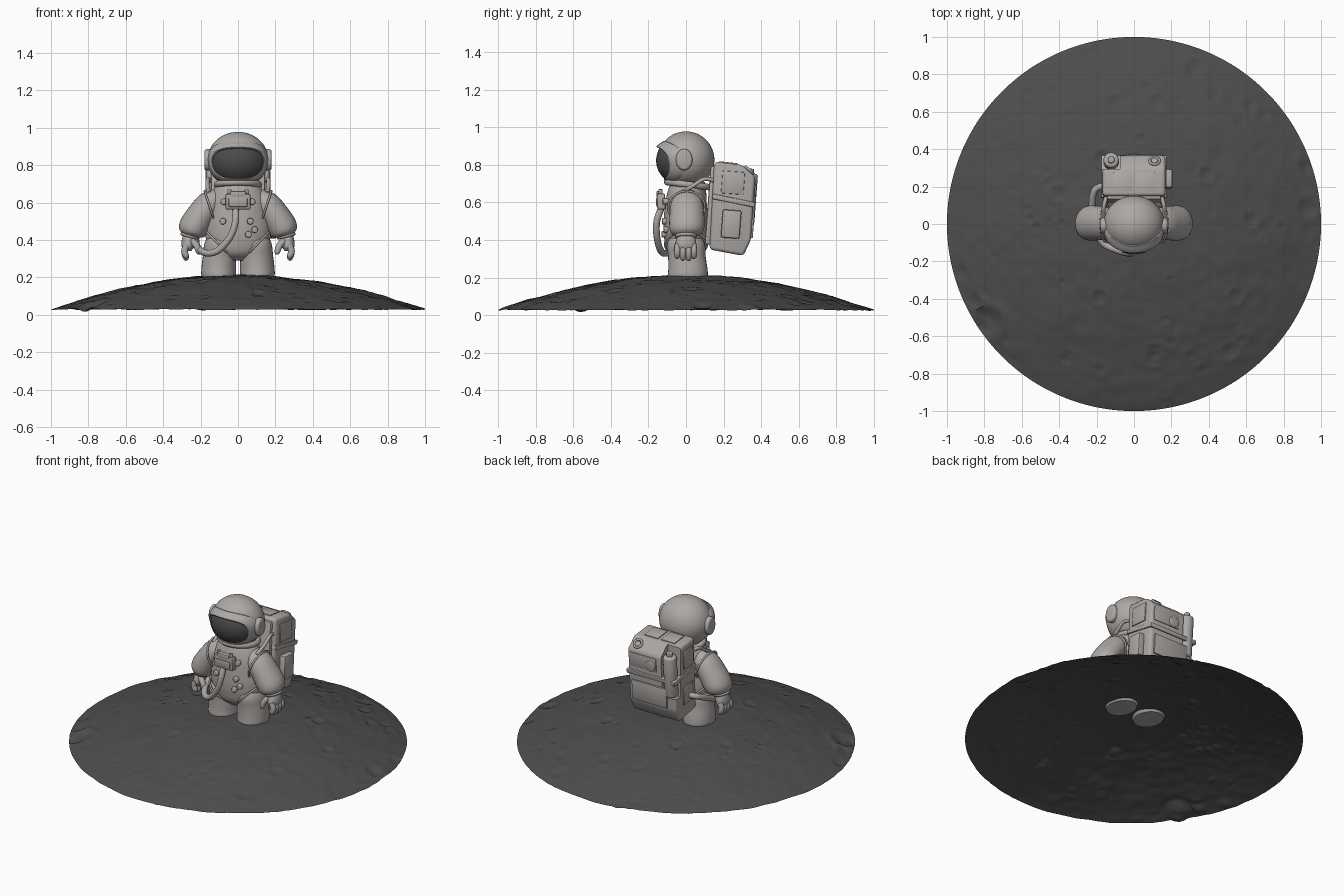
import bpy, bmesh, math, random
from mathutils import Vector, Matrix, Euler, noise

if "Cube" in bpy.data.objects:
    bpy.data.objects.remove(bpy.data.objects["Cube"])

random.seed(4)
def material(name, rgb):
    m = bpy.data.materials.new(name)
    m.diffuse_color = (*rgb, 1)
    m.use_nodes = True
    m.node_tree.nodes["Principled BSDF"].inputs["Base Color"].default_value = m.diffuse_color
    return m
SUIT = material("suit_grey", (0.42, 0.395, 0.38))
GROUND = material("ground_grey", (0.075, 0.075, 0.075))
VISOR = material("visor_dark", (0.07, 0.07, 0.073))

def finish(name, bm, mat, fix=True):
    if fix:
        bmesh.ops.recalc_face_normals(bm, faces=bm.faces[:])
    me = bpy.data.meshes.new(name)
    bm.to_mesh(me)
    bm.free()
    ob = bpy.data.objects.new(name, me)
    bpy.context.collection.objects.link(ob)
    me.materials.append(mat)
    return ob

def spline(pts, n=5):
    """Smooth resampling through the given points."""
    P = [Vector(p) for p in pts]
    P = [2 * P[0] - P[1]] + P + [2 * P[-1] - P[-2]]
    out = []
    for i in range(1, len(P) - 2):
        a, b, c, d = P[i - 1:i + 3]
        for k in range(n):
            t = k / n
            out.append(0.5 * (2 * b + (c - a) * t + (2 * a - 5 * b + 4 * c - d) * t * t
                              + (3 * b - a - 3 * c + d) * t ** 3))
    return out + [P[-2]]

def bridge(bm, rings, caps):
    for a, b in zip(rings, rings[1:]):
        for i in range(len(a)):
            j = (i + 1) % len(a)
            bm.faces.new((a[i], a[j], b[j], b[i]))
    if caps:
        bm.faces.new(rings[0])
        bm.faces.new(rings[-1])

def loft(name, stations, segs=32, n=5):
    """Closed skin through stations (x, y, z, radius across, radius in y)."""
    vec = [Vector(s) for s in spline([list(s) for s in stations], n)] 
    pos = [Vector(v[:3]) for v in vec]
    bm, rings = bmesh.new(), []
    for i, p in enumerate(pos):
        t = pos[min(i + 1, len(pos) - 1)] - pos[max(i - 1, 0)]
        u = Vector((0, 1, 0)).cross(t).normalized()
        ru, rv = vec[i][3], vec[i][4]
        rings.append([bm.verts.new(p + u * ru * math.cos(k * math.tau / segs)
                      + Vector((0, rv * math.sin(k * math.tau / segs), 0))) for k in range(segs)])
    bridge(bm, rings, True)
    return finish(name, bm, SUIT)

def box(name, loc, size, rot=(0, 0, 0), bevel=0.008):
    bm = bmesh.new()
    bmesh.ops.create_cube(bm, size=1, matrix=Matrix.Diagonal((*size, 1)))
    if bevel:
        bmesh.ops.bevel(bm, geom=bm.edges[:], offset=bevel, segments=2, profile=0.5, affect='EDGES')
    bm.transform(Matrix.Translation(loc) @ Euler(rot).to_matrix().to_4x4())
    return finish(name, bm, SUIT)

def disc(name, loc, r, depth, axis, bevel=0.005, stretch=1.0):
    bm = bmesh.new()
    bmesh.ops.create_cone(bm, cap_ends=True, segments=32, radius1=r, radius2=r, depth=depth)
    rim = [e for e in bm.edges if abs(e.verts[0].co.z - e.verts[1].co.z) < 1e-6]
    bmesh.ops.bevel(bm, geom=rim, offset=bevel, segments=3, profile=0.5, affect='EDGES')
    bm.transform(Vector((0, 0, 1)).rotation_difference(Vector(axis)).to_matrix().to_4x4())
    bm.transform(Matrix.Translation(loc) @ Matrix.Diagonal((1, 1, stretch, 1)))
    return finish(name, bm, SUIT)

def ring(name, loc, axis, ru, ry, thick):
    """Elliptical torus; ry is its radius along y."""
    w = Vector(axis).normalized()
    u = Vector((0, 1, 0)).cross(w).normalized()
    v = w.cross(u)
    bm, rings = bmesh.new(), []
    for i in range(48):
        a = i * math.tau / 48
        out = u * math.cos(a) + v * math.sin(a)
        c = Vector(loc) + u * ru * math.cos(a) + v * ry * math.sin(a)
        rings.append([bm.verts.new(c + out * thick * math.cos(b) + w * thick * math.sin(b))
                      for b in [k * math.tau / 10 for k in range(10)]])
    bridge(bm, rings + [rings[0]], False)
    return finish(name, bm, SUIT)

def hose(name, pts, r):
    cu = bpy.data.curves.new(name, 'CURVE')
    cu.dimensions, cu.bevel_depth, cu.bevel_resolution, cu.use_fill_caps = '3D', r, 4, True
    path = spline(pts, 8)
    sp = cu.splines.new('POLY')
    sp.points.add(len(path) - 1)
    for p, co in zip(sp.points, path):
        p.co = (*co, 1)
    sp.use_smooth = True
    cu.materials.append(SUIT)
    ob = bpy.data.objects.new(name, cu)
    bpy.context.collection.objects.link(ob)

# Cratered ground: thin open dome
craters = [(.57, .55, .04), (.62, .63, .04), (-.78, -.52, .085), (.93, .08, .06), (-.55, .7, .035),
           (-.35, -.7, .03), (-.18, -.78, .035), (.37, -.78, .03), (.13, .65, .05), (.33, .83, .06)]
for i in range(110):
    a, d = random.random() * math.tau, math.sqrt(random.uniform(0.12, 1))
    craters.append((d * math.cos(a), d * math.sin(a), random.choice((.015, .02, .025, .03, .045))))
def ground_z(x, y):
    r = math.hypot(x, y)
    z = 0.215 - 0.187 * r ** 1.9
    z += 0.007 * noise.noise((x * 5, y * 5, 0)) + 0.004 * noise.noise((x * 16, y * 16, 3)) * min(1, r * 2 + .2)
    for cx, cy, cr in craters:
        dx, dy = x - cx, y - cy
        if abs(dx) < 1.5 * cr and abs(dy) < 1.5 * cr:
            q = math.hypot(dx, dy) / cr
            if q < 1:
                z += cr * (0.26 * q * q - 0.18)
            elif q < 1.5:
                z += cr * 0.16 * (1.5 - q)
    return max(z, 0)
bm, rings = bmesh.new(), []
for i in range(1, 101):
    row = []
    for k in range(240):
        a, r = k * math.tau / 240, i / 100
        x, y = r * math.cos(a), r * math.sin(a)
        row.append(bm.verts.new((x, y, ground_z(x, y))))
    rings.append(row)
bridge(bm, rings, False)
bm.faces.new(rings[0])
finish("moon_ground", bm, GROUND)

# Helmet ball, with visor and brim laid out by direction around it
HC, HR = Vector((0, 0, 0.828)), Vector((0.163, 0.151, 0.15))
bm = bmesh.new()
bmesh.ops.create_uvsphere(bm, u_segments=48, v_segments=32, radius=1)
bm.transform(Matrix.Translation(HC) @ Matrix.Diagonal((*HR, 1)))
finish("helmet", bm, SUIT)
def on_helmet(t, s, k):
    c, sn = math.cos(t), math.sin(t)
    az = math.radians(57) * s * math.copysign(abs(c) ** 0.8, c)
    el = math.radians(-9 + 33 * s * math.copysign(abs(sn) ** 0.8, sn))
    d = Vector((math.sin(az) * math.cos(el), -math.cos(az) * math.cos(el), math.sin(el)))
    return HC + Vector(a * b for a, b in zip(d, HR)) * k
def helmet_loft(name, rows, mat):
    bm = bmesh.new()
    rings = [[bm.verts.new(on_helmet(i * math.tau / 64, s, k(max(0, math.sin(i * math.tau / 64)))))
              for i in range(64)] for s, k in rows]
    bridge(bm, rings, False)
    if rows[0][0] < 0.1:
        bm.faces.new(rings[0])
    ob = finish(name, bm, mat)
    if ob.data.polygons[0].normal.y > 0:
        ob.data.flip_normals()
helmet_loft("visor", [(s, lambda up, s=s: 1.055 - 0.04 * s ** 2)
                      for s in (.03, .2, .4, .6, .8, .9, 1.0)], VISOR)
helmet_loft("visor_brim", [(0.98, lambda up: 1.0), (0.97, lambda up: 1.035 + .075 * up),
                           (1.0, lambda up: 1.05 + .085 * up), (1.06, lambda up: 1.05 + .085 * up),
                           (1.25, lambda up: 1.035 + .045 * up), (1.48, lambda up: 1.015 + .015 * up),
                           (1.53, lambda up: 0.99)], SUIT)
ring("neck_ring", (0, 0.012, 0.695), (0, 0.12, 1), 0.112, 0.112, 0.018)

# Torso
loft("torso", [(0, 0, .29, .06, .05), (0, 0, .33, .135, .095), (0, 0, .39, .168, .113),
               (0, 0, .46, .175, .119), (0, 0, .53, .167, .117), (0, 0, .60, .157, .11),
               (0, .005, .66, .135, .102), (0, .01, .71, .1, .09)], 48)

# Limbs, repeated on both sides
for s, side in ((1, "left"), (-1, "right")):
    loft(side + "_leg", [(s * .104, .01, .196, .082, .098), (s * .104, .01, .212, .092, .106),
                         (s * .103, .01, .25, .092, .104), (s * .1, .005, .31, .088, .1),
                         (s * .098, 0, .38, .08, .1), (s * .09, 0, .43, .05, .07)])
    ring(side + "_hip_seam", (s * .103, 0, .378), (s * .72, 0, -.7), .092, .112, .006)
    loft(side + "_arm", [(s * .10, .005, .63, .05, .06), (s * .15, .005, .592, .072, .085),
                         (s * .195, .005, .535, .077, .092), (s * .232, .005, .478, .08, .094),
                         (s * .25, .003, .445, .072, .085), (s * .257, 0, .427, .05, .062),
                         (s * .258, 0, .422, .03, .04)])
    ring(side + "_shoulder_seam", (s * .15, .003, .575), (s * .9, 0, -.3), .09, .098, .006)
    ring(side + "_cuff", (s * .258, 0, .422), (s * .25, 0, -1), .042, .05, .01)
    loft(side + "_palm", [(s * .257, 0, .43, .032, .04), (s * .264, 0, .40, .036, .052),
                          (s * .268, -.002, .365, .034, .056), (s * .268, -.002, .34, .018, .04)], 20)
    for i, y in enumerate((-.046, -.016, .014, .042)):
        tip = .302 - .01 * (i in (1, 2))
        loft(f"{side}_finger_{i + 1}", [(s * .275, y, .375, .017, .015), (s * .286, y, .34, .018, .0165),
             (s * .277, y, tip + .012, .016, .0155), (s * .27, y, tip, .007, .007)], 12, 3)
    loft(side + "_thumb", [(s * .25, -.03, .40, .018, .02), (s * .222, -.045, .37, .018, .018),
                           (s * .21, -.05, .335, .015, .015), (s * .21, -.05, .322, .006, .006)], 12, 3)
    disc(side + "_ear_cover", (s * .158, -.01, .828), .044, .044, (s, 0, 0), .012, 1.0).data.transform(
        Matrix.Translation((0, 0, -.828 * .3)) @ Matrix.Diagonal((1, 1, 1.3, 1)))
    hose(side + "_shoulder_strap", [(s * .14, .17, .71), (s * .16, .1, .725), (s * .163, .04, .69),
                                    (s * .155, -.03, .65)], .011)

# Chest pack and buttons
box("chest_pack", (0, -.132, .605), (.135, .045, .085), (.05, 0, 0), .01)
box("chest_pack_lid", (0, -.142, .645), (.085, .03, .035), (.05, 0, 0))
box("chest_pack_panel", (0, -.155, .6), (.10, .008, .045), (.05, 0, 0), .003)
for i, (x, z) in enumerate([(-.075, .605), (.075, .605), (-.08, .50), (.065, .50), (.088, .455), (.055, .43)]):
    y = -.117 * math.sqrt(1 - (x / .17) ** 2)
    disc(f"suit_button_{i + 1}", (x, y - .004, z), .017, .03, (x * 2, -1, 0))
for x in (-.045, .045):
    disc("chest_knob", (x, -.135, .658), .011, .025, (0, 0, 1), .003)

# Life support hose from chest to pack
hose("air_hose", [(-.012, -.13, .575), (-.014, -.155, .50), (-.04, -.155, .42), (-.105, -.135, .345),
                  (-.17, -.10, .33), (-.215, -.02, .36), (-.225, .09, .41), (-.21, .18, .45),
                  (-.15, .21, .46)], .018)

# Backpack: extruded side profile with a corner notch for the tank
prof = [(.15, .817), (.30, .80), (.368, .737), (.345, .40), (.305, .316), (.125, .35)]
bm = bmesh.new()
a, b = [[bm.verts.new((x, y, z)) for y, z in prof] for x in (-.168, .168)]
bridge(bm, [a, b], True)
bmesh.ops.bevel(bm, geom=bm.edges[:], offset=.018, segments=3, profile=0.5, affect='EDGES')
pack = finish("backpack", bm, SUIT)
notch = box("tank_notch_cutter", (-.17, .39, .69), (.19, .19, .42), (0, 0, 0), 0)
notch.hide_render = True
notch.display_type = 'WIRE'
cut = pack.modifiers.new("notch", 'BOOLEAN')
cut.object, cut.operation, cut.solver = notch, 'DIFFERENCE', 'EXACT'
TILT = (-.074, 0, 0)
disc("oxygen_tank", (-.122, .332, .62), .041, .27, (0, .074, 1), .015)
disc("tank_valve", (-.122, .343, .765), .018, .03, (0, .074, 1))
box("backpack_belt", (0, .253, .61), (.35, .232, .028), (-.2, 0, 0), .006)
box("pack_back_plate", (0, .135, .585), (.29, .04, .42), TILT, .01)
box("pack_side_pouch", (.18, .24, .485), (.05, .10, .15), TILT, .01)
box("pack_side_panel", (.169, .25, .705), (.012, .12, .12), TILT, .004)
for z in (.48, .71):
    box("pack_side_panel", (-.169, .22, z), (.012, .10, .12), TILT, .004)
box("pack_rear_panel", (.015, .353, .475), (.25, .014, .13), TILT, .004)
box("pack_rear_upper_panel", (.055, .363, .675), (.19, .01, .09), TILT, .004)
disc("rear_dial", (0, .364, .665), .034, .02, (0, 1, -.07))
ring("rear_dial_rim", (.11, .338, .772), (0, .68, .73), .026, .026, .007)
disc("top_filler_cap", (.11, .336, .768), .018, .02, (0, .68, .73))
for x in (-.06, .06):
    box("pack_top_hatch", (x, .225, .809), (.1, .1, .01), (-.113, 0, 0), .003)

# Smooth shading with sharp edges kept
for ob in bpy.context.scene.objects:
    ob.select_set(ob.type == 'MESH' and not ob.hide_render)
bpy.context.view_layer.objects.active = pack
bpy.ops.object.shade_smooth_by_angle(angle=math.radians(38))
